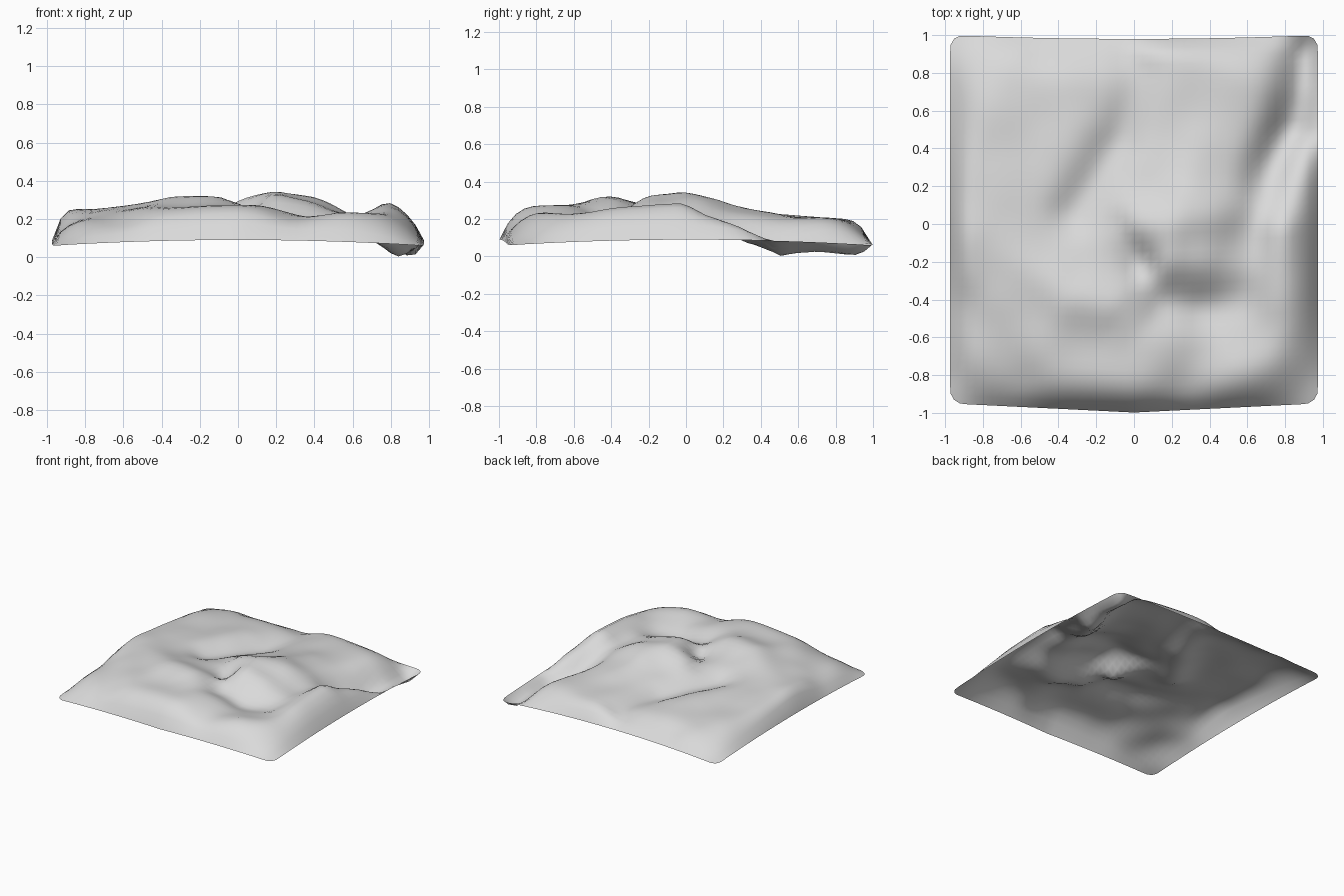
import bpy
import bmesh
import math
from mathutils import Vector, noise

cube = bpy.data.objects.get("Cube")
if cube:
    bpy.data.objects.remove(cube, do_unlink=True)

SEGMENTS = 44
CORNER = 0.07

# Landforms: path points (x, y, height change) and falloff width
west_ridge = ([(-0.8, -0.1, 0.015), (-0.55, -0.25, 0.035), (-0.35, -0.4, 0.06),
               (-0.1, -0.42, 0.06), (0.06, -0.55, 0.015)], 0.15)
west_plateau = ([(-0.45, 0.25, 0.02), (-0.32, 0.5, 0.015)], 0.14)
west_corner = ([(-0.92, -0.5, -0.06), (-0.65, -0.85, -0.06)], 0.18)
summit = ([(0.04, 0.0, 0.08), (0.2, 0.0, 0.105), (0.4, 0.04, 0.08), (0.53, 0.06, 0.045)], 0.15)
summit_spur = ([(0.28, 0.2, 0.05), (0.34, 0.4, 0.025)], 0.14)
summit_shoulder = ([(0.2, -0.2, 0.07), (0.38, -0.2, 0.05), (0.5, -0.2, 0.02)], 0.12)
north_gully = ([(0.03, 0.8, -0.03), (-0.08, 0.45, -0.07), (-0.34, 0.06, -0.06)], 0.12)
back_dip = ([(-0.5, 0.95, -0.05), (-0.08, 0.95, -0.06)], 0.12)
front_basin = ([(0.18, -0.43, -0.06), (0.35, -0.45, -0.08), (0.56, -0.44, -0.05)], 0.12)
front_slope = ([(0.32, -0.85, -0.06), (0.45, -0.62, -0.06), (0.65, -0.62, -0.045)], 0.18)
small_pit = ([(0.03, -0.2, -0.06), (-0.08, 0.0, -0.03)], 0.08)
east_ridge = ([(0.82, -0.55, 0.01), (0.8, -0.3, 0.03), (0.79, -0.05, 0.055)], 0.1)
LANDFORMS = [west_ridge, west_plateau, west_corner, summit, summit_spur,
             summit_shoulder, north_gully, back_dip, front_basin, front_slope,
             small_pit, east_ridge]

# Deep channel carved through the plateau and its slope
east_channel = ([(0.6, -0.3, -0.03), (0.66, 0.1, -0.06), (0.75, 0.3, -0.14),
                 (0.85, 0.5, -0.19), (0.89, 0.7, -0.12), (0.93, 0.86, -0.1)], 0.13)


def landform_height(x, y, path, width):
    """Height change from the closest point of a ridge or valley path."""
    best, change = 9.0, 0.0
    for a, b in zip(path, path[1:]):
        start, end = Vector(a), Vector(b)
        along = (end - start).xy
        t = (Vector((x, y)) - start.xy).dot(along) / along.length_squared
        near = start.lerp(end, min(max(t, 0), 1))
        gap = math.hypot(x - near.x, y - near.y)
        if gap < best:
            best, change = gap, near.z
    return change * math.exp(-(best / width) ** 2)


def rise(gap, width):
    """Rounded climb from the rim to the plateau."""
    return 1 - (1 - min(gap / width, 1)) ** 3


def skirt(across, along, width):
    """Steep in the middle of a side, gentle towards the corners."""
    return rise(1 - abs(across), width + 0.4 * along * along)


def ground(x, y):
    rim = 0.06 + 0.03 * (1 - min(abs(x), abs(y)) ** 2)
    body = 0.235 - 0.045 * y
    body += sum(landform_height(x, y, *form) for form in LANDFORMS)
    body += 0.012 * noise.noise(Vector((x * 4, y * 4, 0.5)))
    side = skirt(x, y, 0.2 if x > 0 else 0.13)
    end = skirt(y, x, 0.24 if y < 0 else 0.13)
    z = rim + side * end * (body - rim)
    channel = landform_height(x, y, *east_channel)
    return max(z + channel * rise(1 - max(abs(x), abs(y)), 0.12), 0)


def round_corner(x, y):
    """Pull the outermost corner points onto a rounded outline."""
    u = (abs(x) - 1 + CORNER) / CORNER
    v = (abs(y) - 1 + CORNER) / CORNER
    if u > 0 and v > 0:
        u, v = u * math.sqrt(1 - v * v / 2), v * math.sqrt(1 - u * u / 2)
        x = math.copysign(1 - CORNER + CORNER * u, x)
        y = math.copysign(1 - CORNER + CORNER * v, y)
    return x, y


# Terrain sheet with a bowed front and back rim
bm = bmesh.new()
bmesh.ops.create_grid(bm, x_segments=SEGMENTS, y_segments=SEGMENTS, size=1)
for vert in bm.verts:
    x, y = vert.co.xy
    z = ground(x, y)
    px, py = round_corner(x, y)
    front = -0.95 - 0.048 * (1 - abs(x))
    back = 1 - 0.02 * (1 - x * x)
    vert.co = (px * 0.973, front + (back - front) * (py + 1) / 2, z)
mesh = bpy.data.meshes.new("terrain")
bm.to_mesh(mesh)
bm.free()

terrain = bpy.data.objects.new("terrain", mesh)
bpy.context.collection.objects.link(terrain)
mesh.polygons.foreach_set("use_smooth", [True] * len(mesh.polygons))

# Pale stone colour
stone = bpy.data.materials.new("pale_grey")
stone.use_nodes = True
colour = (0.7, 0.7, 0.7, 1)
stone.diffuse_color = colour
stone.node_tree.nodes["Principled BSDF"].inputs["Base Color"].default_value = colour
mesh.materials.append(stone)
